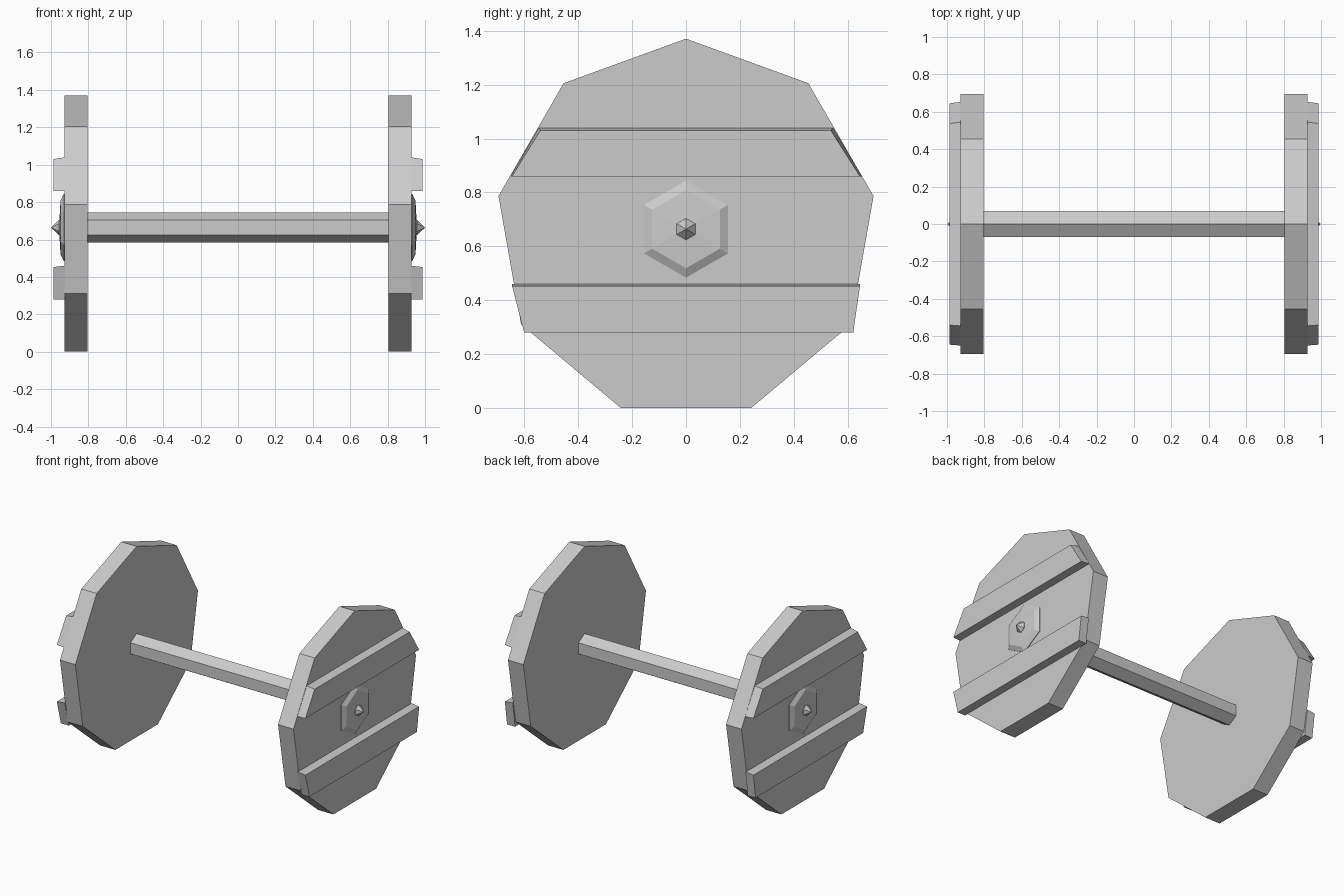
import bpy, bmesh
from math import sin, cos, pi

if "Cube" in bpy.data.objects:
    bpy.data.objects.remove(bpy.data.objects["Cube"])

ZC = 0.664  # axle height


def ngon(n, r):
    """Regular polygon in the YZ plane with a corner at the top."""
    return [(r * sin(2 * pi * i / n), ZC + r * cos(2 * pi * i / n)) for i in range(n)]


def loft(name, rings, mirror=True):
    """Skin matching YZ outlines placed at given x; a one-point ring is a tip."""
    bm = bmesh.new()
    loops = [[bm.verts.new((x, y, z)) for y, z in pts] for x, pts in rings]
    for a, b in zip(loops, loops[1:]):
        n = len(a)
        for i in range(n):
            j = (i + 1) % n
            if len(b) == 1:
                bm.faces.new((a[i], a[j], b[0]))
            else:
                bm.faces.new((a[i], a[j], b[j], b[i]))
    for end in (loops[0], loops[-1]):
        if len(end) > 2:
            bm.faces.new(end)
    bmesh.ops.recalc_face_normals(bm, faces=bm.faces)
    me = bpy.data.meshes.new(name)
    bm.to_mesh(me)
    bm.free()
    ob = bpy.data.objects.new(name, me)
    bpy.context.collection.objects.link(ob)
    if mirror:
        m = ob.modifiers.new("other_side", 'MIRROR')
        m.use_axis[0] = True
        m.use_mirror_merge = False
    return ob


# Hexagonal axle
axle = ngon(6, 0.08)
loft("axle", [(-0.83, axle), (0.83, axle)], mirror=False)

# Nine-sided wooden wheels
rim = ngon(9, 0.706)
loft("wheel", [(0.805, rim), (0.927, rim)])

# Cross planks, trimmed to the wheel outline
loft("upper_plank", [
    (0.924, [(-0.65, 0.86), (0.653, 0.86), (0.545, 1.04), (-0.545, 1.04)]),
    (0.987, [(-0.645, 0.86), (0.645, 0.86), (0.537, 1.03), (-0.54, 1.03)])])
loft("lower_plank", [
    (0.924, [(-0.60, 0.28), (0.62, 0.28), (0.645, 0.46), (-0.645, 0.46)]),
    (0.987, [(-0.60, 0.28), (0.62, 0.28), (0.645, 0.453), (-0.645, 0.453)])])

# Bevelled hexagonal hub cap with a shallow crown
loft("hub_cap", [(0.92, ngon(6, 0.18)), (0.931, ngon(6, 0.18)),
                 (0.949, ngon(6, 0.145)), (0.957, [(0, ZC)])])

# Pointed axle pin
loft("axle_pin", [(0.94, ngon(6, 0.04)), (0.958, ngon(6, 0.04)), (1.0, [(0, ZC)])])
